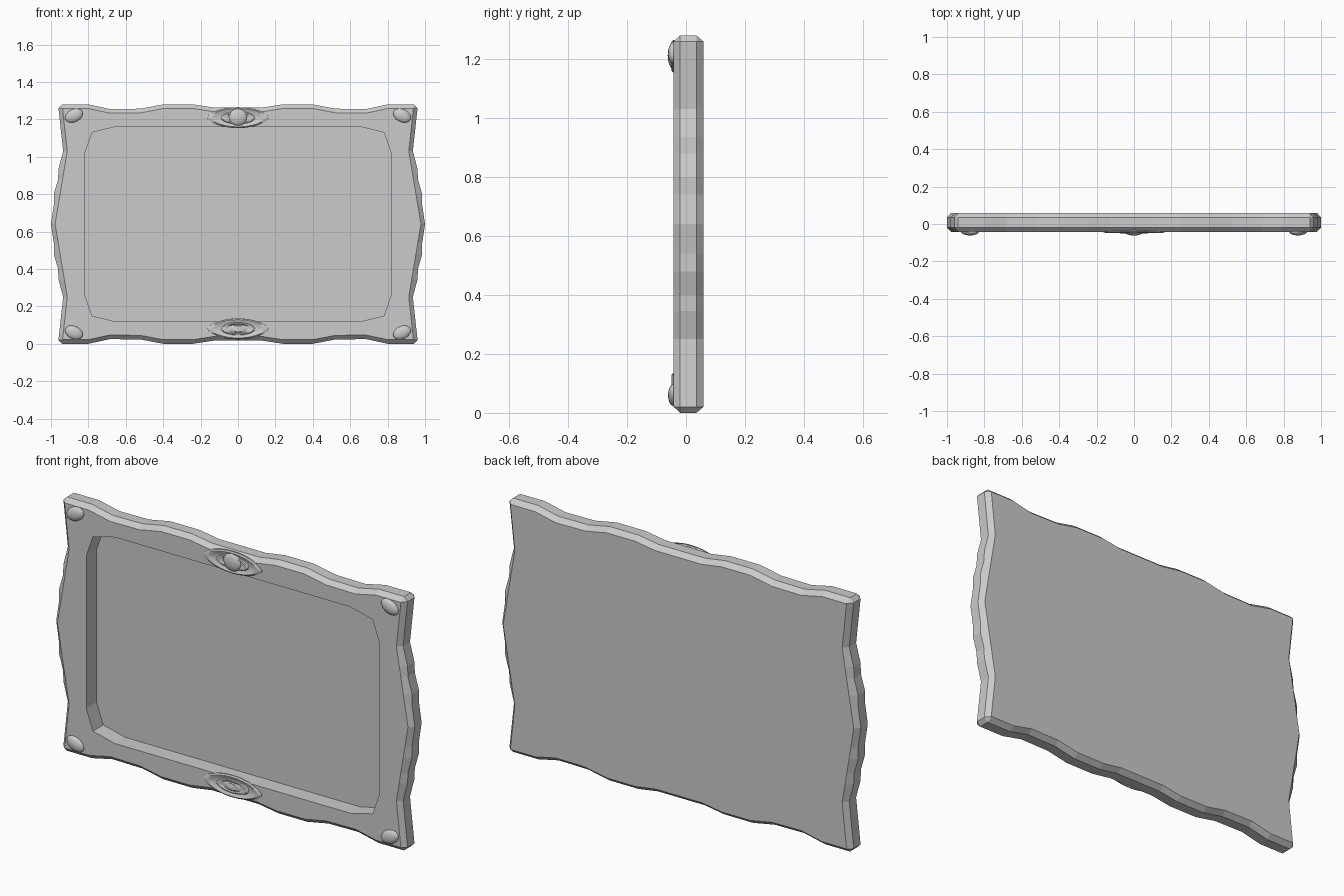
import bpy, bmesh, math

if "Cube" in bpy.data.objects:
    bpy.data.objects.remove(bpy.data.objects["Cube"])

MID = 0.64                       # half height of the frame
FRONT, BACK, FLOOR = -0.042, 0.06, 0.04
BEVEL = 0.022


def finish(bm, name, smooth=False):
    bmesh.ops.recalc_face_normals(bm, faces=bm.faces[:])
    mesh = bpy.data.meshes.new(name)
    bm.to_mesh(mesh)
    bm.free()
    ob = bpy.data.objects.new(name, mesh)
    bpy.context.collection.objects.link(ob)
    if smooth:
        bpy.context.view_layer.objects.active = ob
        ob.select_set(True)
        bpy.ops.object.shade_smooth_by_angle(angle=math.radians(40))
        ob.select_set(False)
    return ob


def add_loop(bm, pts, y):
    return [bm.verts.new((x, y, z)) for x, z in pts]


def bridge(bm, a, b):
    n = len(a)
    for i in range(n):
        j = (i + 1) % n
        bm.faces.new((a[i], a[j], b[j], b[i]))


def four_way(quarter):
    """Mirror a right/top quarter outline (h = height over the middle) into a closed loop."""
    right_top = [(x, MID + h) for x, h in quarter]
    left_top = [(-x, z) for x, z in reversed(right_top) if x > 1e-6]
    top = right_top + left_top
    bottom = [(x, 2 * MID - z) for x, z in reversed(top) if z > MID + 1e-6]
    return top + bottom


# Wavy outline: side quarter, then top quarter
side = [(1.0, 0), (0.985, 0.10), (0.985, 0.16), (0.962, 0.24),
        (0.960, 0.295), (0.935, 0.39), (0.96, 0.62)]
top = [(0.94, 0.64), (0.80, 0.64), (0.685, 0.615), (0.52, 0.617),
       (0.40, 0.64), (0.24, 0.64), (0.13, 0.623), (0, 0.623)]
outer = four_way(side + top)


def inset_side(x, h):
    # face edge runs straighter than the lumpy outer edge
    if h < 0.39:
        return (0.978 - 0.065 * h / 0.39, h)
    return (x - BEVEL, h - (0.001 if h > 0.6 else 0))


inset = four_way([inset_side(x, h) for x, h in side] +
                 [(min(x, 0.936), h - BEVEL) for x, h in top])
recess = four_way([(0.817, 0.385), (0.78, 0.49), (0.657, 0.52)])

# Frame body with chamfered rim and recessed panel
bm = bmesh.new()
back = add_loop(bm, inset, BACK)
mid_b = add_loop(bm, outer, 0.035)
mid_f = add_loop(bm, outer, -0.02)
front = add_loop(bm, inset, FRONT)
lip = add_loop(bm, recess, FRONT)
floor = add_loop(bm, recess, FLOOR)
for a, b in ((back, mid_b), (mid_b, mid_f), (mid_f, front), (lip, floor)):
    bridge(bm, a, b)
bm.faces.new(back)
bm.faces.new(floor)
rim = []
for loop in (front, lip):
    rim += [bm.edges.get((loop[i - 1], loop[i])) for i in range(len(loop))]
bmesh.ops.triangle_fill(bm, use_beauty=True, use_dissolve=False, edges=rim,
                        normal=(0, -1, 0))
bmesh.ops.dissolve_limit(bm, angle_limit=0.001, verts=[],
                         edges=[e for e in bm.edges if e not in rim and
                                all(abs(v.co.y - FRONT) < 1e-6 for v in e.verts)])
finish(bm, "frame_body")


# Eye-shaped relief rosettes, top and bottom
def rosette(name, zc):
    bm = bmesh.new()
    rings = [(0.165, 0.056, -0.038, 1.35), (0.163, 0.055, -0.044, 1.35),
             (0.150, 0.049, -0.049, 1.3), (0.132, 0.043, -0.048, 1.25),
             (0.115, 0.037, -0.043, 1.2), (0.090, 0.034, -0.043, 1),
             (0.083, 0.032, -0.049, 1), (0.068, 0.027, -0.050, 1),
             (0.058, 0.023, -0.045, 1), (0.050, 0.020, -0.045, 1),
             (0.040, 0.016, -0.049, 1)]
    prev = None
    for rx, rz, y, p in rings:
        pts = []
        for i in range(40):
            t = 2 * math.pi * i / 40
            s = math.sin(t)
            pts.append((rx * math.cos(t), zc + rz * math.copysign(abs(s) ** p, s)))
        cur = add_loop(bm, pts, y)
        if prev:
            bridge(bm, prev, cur)
        prev = cur
    bm.faces.new(prev)
    finish(bm, name, True)


rosette("top_rosette", 1.209)
rosette("bottom_rosette", 0.080)


# Oval studs in the corners and the gem on the top rosette
def stud(name, x, y, z, size, tilt=0):
    bm = bmesh.new()
    bmesh.ops.create_uvsphere(bm, u_segments=20, v_segments=12, radius=1)
    ob = finish(bm, name, True)
    ob.location = (x, y, z)
    ob.scale = size
    ob.rotation_euler = (0, tilt, 0)


for sx, sn in ((-1, "left"), (1, "right")):
    for sz, zn in ((-1, "bottom"), (1, "top")):
        stud(f"{zn}_{sn}_stud", sx * 0.877, -0.042, MID + sz * 0.580,
             (0.050, 0.019, 0.034), sx * sz * math.radians(25))
stud("top_gem", 0, -0.042, 1.212, (0.049, 0.020, 0.046))
